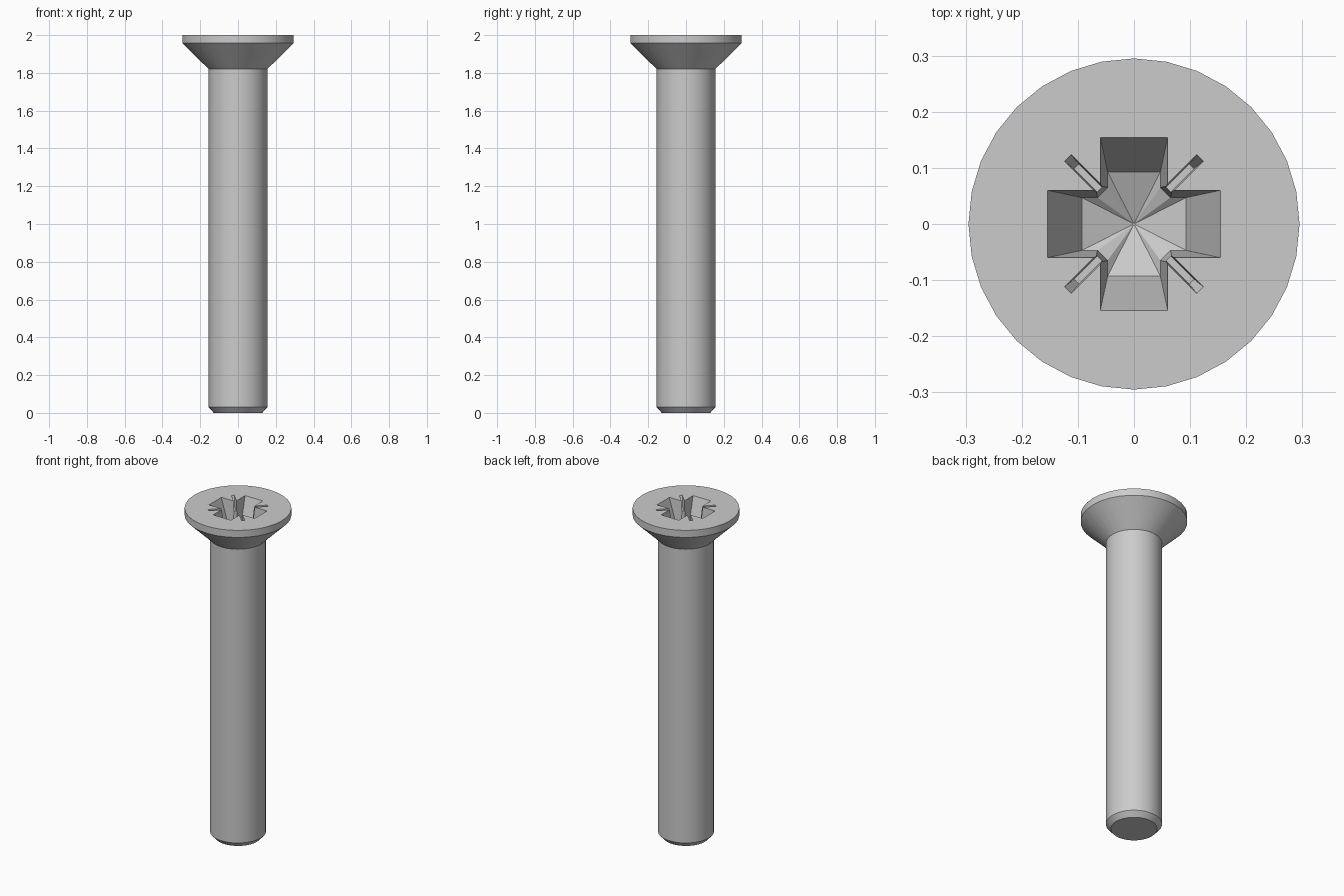
import bpy, bmesh, math
from mathutils import Matrix

cube = bpy.data.objects.get("Cube")
if cube:
    bpy.data.objects.remove(cube)

steel = bpy.data.materials.new("steel_grey")
steel.use_nodes = True
GREY = (0.6, 0.6, 0.6, 1)
steel.diffuse_color = GREY
steel.node_tree.nodes["Principled BSDF"].inputs["Base Color"].default_value = GREY

TOP = 2.0


def finish(name, bm):
    bmesh.ops.recalc_face_normals(bm, faces=bm.faces[:])
    mesh = bpy.data.meshes.new(name)
    bm.to_mesh(mesh)
    bm.free()
    mesh.materials.append(steel)
    obj = bpy.data.objects.new(name, mesh)
    bpy.context.collection.objects.link(obj)
    return obj


def bridge(bm, lower, upper):
    n = len(lower)
    for i in range(n):
        j = (i + 1) % n
        bm.faces.new((lower[i], lower[j], upper[j], upper[i]))


# Screw body: stacked rings, chamfered tip to countersunk head
def make_body(profile, sides=32):
    bm = bmesh.new()
    rings = []
    for r, z in profile:
        angles = [math.tau * i / sides for i in range(sides)]
        rings.append([bm.verts.new((r * math.cos(a), r * math.sin(a), z)) for a in angles])
    for lower, upper in zip(rings, rings[1:]):
        bridge(bm, lower, upper)
    bm.faces.new(rings[0])
    bm.faces.new(rings[-1])
    return finish("screw", bm)


# Tapered cross recess with chamfered inner corners and a conical floor
def cross_ring(bm, reach, half, notch, z):
    quarter = [(reach, -half), (reach, half), (notch, half), (half, notch)]
    ring = []
    for k in range(4):
        turn = Matrix.Rotation(k * math.pi / 2, 3, "Z")
        for x, y in quarter:
            v = bm.verts.new((x, y, z))
            v.co = turn @ v.co
            ring.append(v)
    return ring


def make_cross(depth=0.17, cone=0.04, over=0.02):
    bm = bmesh.new()
    lid = cross_ring(bm, 0.161, 0.0615, 0.068, TOP + over)
    floor = cross_ring(bm, 0.093, 0.047, 0.065, TOP - depth)
    bridge(bm, floor, lid)
    bm.faces.new(lid)
    apex = bm.verts.new((0, 0, TOP - depth - cone))
    for i, v in enumerate(floor):
        bm.faces.new((v, floor[(i + 1) % len(floor)], apex))
    return finish("cross_cutter", bm)


# Thin diagonal slots between the arms of the cross
def make_slot(angle, depth=0.06, over=0.02):
    bm = bmesh.new()
    rings = []
    for reach, half, z in ((0.145, 0.006, TOP - depth), (0.174, 0.009, TOP + over)):
        corners = ((0.03, -half), (reach, -half), (reach, half), (0.03, half))
        rings.append([bm.verts.new((x, y, z)) for x, y in corners])
    bridge(bm, *rings)
    for ring in rings:
        bm.faces.new(ring)
    bm.transform(Matrix.Rotation(angle, 4, "Z"))
    return finish("slot_cutter", bm)


screw = make_body([(0.128, 0), (0.155, 0.03), (0.155, 1.82), (0.295, 1.957), (0.295, TOP)])
cutters = [make_cross()] + [make_slot(math.pi / 4 + k * math.pi / 2) for k in range(4)]

bpy.ops.object.select_all(action="DESELECT")
bpy.context.view_layer.objects.active = screw
screw.select_set(True)
for cutter in cutters:
    cut = screw.modifiers.new("recess", "BOOLEAN")
    cut.operation = "DIFFERENCE"
    cut.solver = "EXACT"
    cut.object = cutter
    bpy.ops.object.modifier_apply(modifier=cut.name)
    bpy.data.objects.remove(cutter)

bpy.ops.object.shade_smooth_by_angle(angle=math.radians(25))
